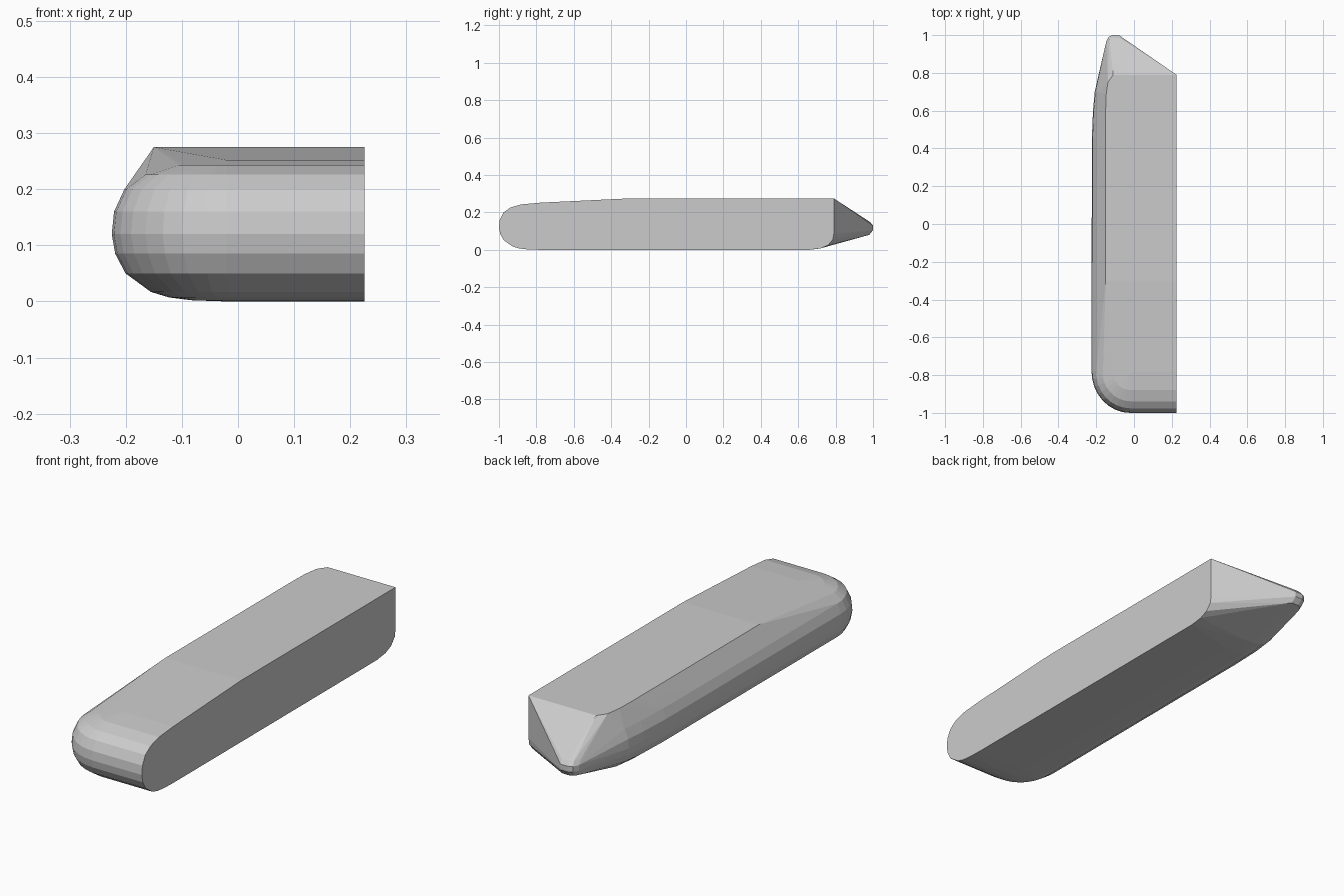
import bpy, bmesh
from math import sin, cos, pi, radians

if "Cube" in bpy.data.objects:
    bpy.data.objects.remove(bpy.data.objects["Cube"])

CUT = 0.225   # flat side plane

# rounded edge profile: (outward reach, height)
PROFILE = [(0, 0), (0.3, 0.002), (0.5, 0.007), (0.66, 0.017), (0.88, 0.05),
           (0.97, 0.085), (1, 0.12), (0.98, 0.16), (0.89, 0.2),
           (0.72, 0.226), (0.45, 0.243), (0, 0.252)]
points = []

# rounded front end, swept round the corner and carried to the flat side
for reach, z in PROFILE:
    points.append((CUT, -0.78 - 0.22 * reach, z))
    for i in range(9):
        t = i / 8 * pi / 2
        points.append((-0.02 - 0.205 * reach * sin(t),
                       -0.78 - 0.22 * reach * cos(t), z))

# long rounded side, tapering toward the tail
for y, width in [(0.2, 0.205), (0.45, 0.203), (0.6, 0.197), (0.7, 0.188)]:
    lift = max(0, y - 0.65) * 0.1
    for reach, z in PROFILE[:9]:
        points.append((-0.02 - width * reach, y, z + lift * (z < 0.1)))

# flat top outline
points += [(x, y, 0.275) for x, y in
           [(-0.15, -0.3), (CUT, -0.3), (-0.15, 0.6), (-0.148, 0.68),
            (-0.138, 0.75), (-0.11, 0.79), (CUT, 0.79)]]

# rounded lower tail corner on the flat side
points += [(CUT, y, z) for y, z in
           [(0.66, 0), (0.72, 0.008), (0.76, 0.025), (0.785, 0.055), (0.79, 0.085)]]

# small blunt tail tip
for x, y in [(-0.147, 0.965), (-0.135, 0.99), (-0.115, 1.0), (-0.08, 1.0)]:
    points.append((x, y, 0.105))
    points.append((x, y, 0.13))
    points.append((x + 0.005, y - 0.02, 0.08))
    points.append((x + 0.005, y - 0.015, 0.148))

# wrap everything in one closed faceted shell
bm = bmesh.new()
for p in points:
    bm.verts.new(p)
result = bmesh.ops.convex_hull(bm, input=bm.verts)
loose = [v for v in bm.verts if not v.link_faces]
bmesh.ops.delete(bm, geom=loose, context='VERTS')
bmesh.ops.dissolve_limit(bm, angle_limit=radians(0.5), verts=bm.verts, edges=bm.edges)
bmesh.ops.recalc_face_normals(bm, faces=bm.faces)

mesh = bpy.data.meshes.new("half_body")
bm.to_mesh(mesh)
bm.free()
body = bpy.data.objects.new("half_body", mesh)
bpy.context.collection.objects.link(body)
